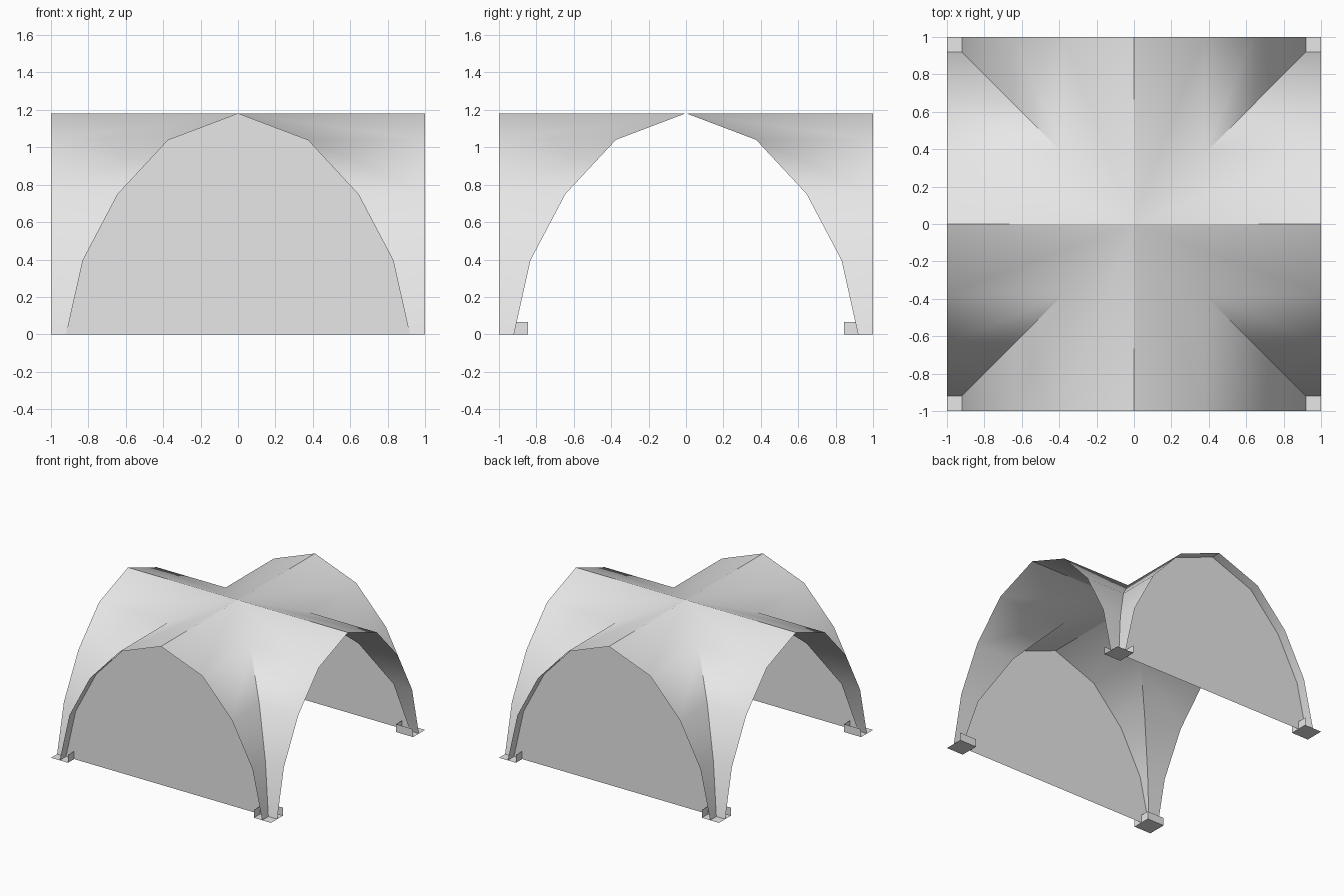
import bpy
import bmesh
import math

cube = bpy.data.objects.get("Cube")
if cube:
    bpy.data.objects.remove(cube, do_unlink=True)

canvas = bpy.data.materials.new("light_grey_canvas")
canvas.use_nodes = True
GREY = (0.8, 0.8, 0.8, 1.0)
canvas.diffuse_color = GREY
canvas.node_tree.nodes["Principled BSDF"].inputs["Base Color"].default_value = GREY

# Half arch from ridge to ground: (distance from centre, height)
ARCH = [(0, 1.182), (0.375, 1.04), (0.645, 0.75), (0.832, 0.395), (0.92, 0)]
EDGE = 1.0
WALL_Y = 0.92
FOOT_IN = 0.845
FOOT_H = 0.065


def make_object(name, bm, smooth=False):
    bmesh.ops.remove_doubles(bm, verts=bm.verts, dist=0.0005)
    mesh = bpy.data.meshes.new(name)
    bm.to_mesh(mesh)
    bm.free()
    mesh.materials.append(canvas)
    obj = bpy.data.objects.new(name, mesh)
    bpy.context.scene.collection.objects.link(obj)
    if smooth:
        bpy.ops.object.select_all(action='DESELECT')
        obj.select_set(True)
        bpy.context.view_layer.objects.active = obj
        bpy.ops.object.shade_smooth_by_angle(angle=math.radians(30))
    return obj


def add_face(bm, points, up=None):
    clean = [p for i, p in enumerate(points) if p != points[i - 1]]
    face = bm.faces.new([bm.verts.new(p) for p in clean])
    face.normal_update()
    if up and face.normal.dot(up) < 0:
        face.normal_flip()


# Roof: two crossing vaults meeting along diagonal groins
bm = bmesh.new()
for side in (-1, 1):
    for end in (-1, 1):
        for (a, za), (b, zb) in zip(ARCH, ARCH[1:]):
            strip = [(side * a, end * a, za), (side * a, end * EDGE, za),
                     (side * b, end * EDGE, zb), (side * b, end * b, zb)]
            add_face(bm, strip, (0, 0, 1))
            add_face(bm, [(y, x, z) for x, y, z in strip], (0, 0, 1))
make_object("vaulted_roof", bm, smooth=True)

# End walls, set slightly inside the arches
outline = [(-x, z) for x, z in reversed(ARCH)] + ARCH[1:]
for name, y in (("front_wall", -WALL_Y), ("back_wall", WALL_Y)):
    bm = bmesh.new()
    add_face(bm, [(x, y, z) for x, z in outline], (0, y, 0))
    make_object(name, bm)

# Feet: a ground plate with two upright inner flanges
for x_name, sx in (("right", -1), ("left", 1)):
    for y_name, sy in (("front", -1), ("back", 1)):
        bm = bmesh.new()
        i, o, h = FOOT_IN, EDGE, FOOT_H
        for pts, up in (
            ([(i, i, 0), (o, i, 0), (o, o, 0), (i, o, 0)], (0, 0, 1)),
            ([(i, i, 0), (i, o, 0), (i, o, h), (i, i, h)], (-sx, 0, 0)),
            ([(i, i, 0), (o, i, 0), (o, i, h), (i, i, h)], (0, -sy, 0)),
        ):
            add_face(bm, [(sx * x, sy * y, z) for x, y, z in pts], up)
        make_object(f"{y_name}_{x_name}_foot", bm)
